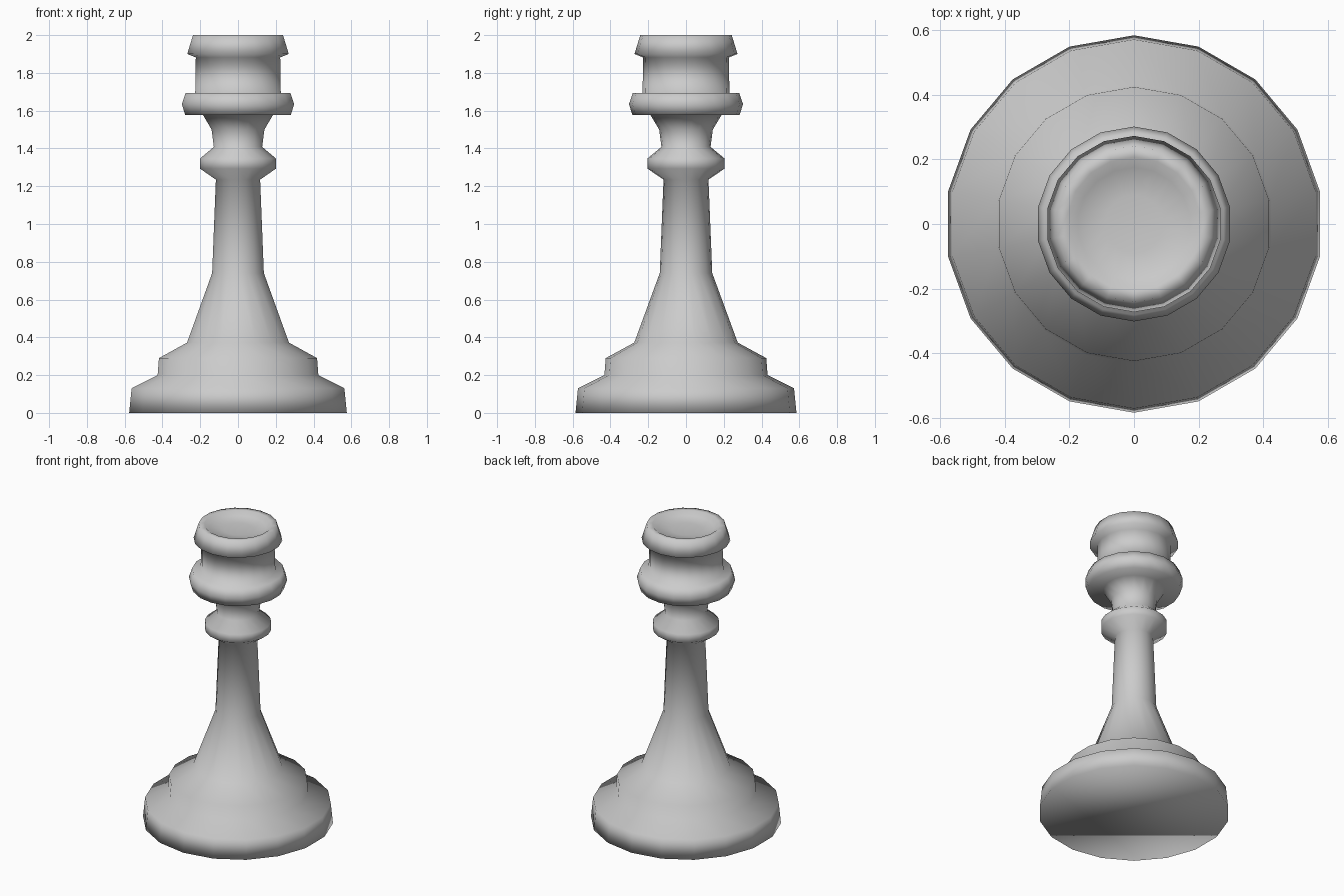
import bpy, bmesh
from math import sin, cos, radians

if "Cube" in bpy.data.objects:
    bpy.data.objects.remove(bpy.data.objects["Cube"])

SIDES = 18

# Half profiles as (radius, height), bottom to top
foot = [(0.585, 0.0), (0.572, 0.13), (0.432, 0.2), (0.425, 0.29)]
stem = [(0.274, 0.372), (0.139, 0.74), (0.119, 1.235)]
neck_ring = [(0.204, 1.293), (0.204, 1.347), (0.13, 1.408), (0.142, 1.5), (0.188, 1.577)]
collar = [(0.284, 1.577), (0.302, 1.635), (0.282, 1.693), (0.23, 1.693)]
crown = [(0.227, 1.882), (0.273, 1.9), (0.242, 2.0), (0.207, 2.0)]
bowl = [(0.175, 1.977), (0.09, 1.968)]


def lathe(name, profile, tip_z):
    """Spin a profile into rings, with a flat base and a central top point."""
    bm = bmesh.new()
    rings = []
    for r, z in profile:
        rings.append([bm.verts.new((r * sin(radians(360 * i / SIDES)),
                                    r * cos(radians(360 * i / SIDES)), z))
                      for i in range(SIDES)])
    for a, b in zip(rings, rings[1:]):
        for i in range(SIDES):
            j = (i + 1) % SIDES
            bm.faces.new((a[i], a[j], b[j], b[i]))
    # Base cap and bowl centre
    bm.faces.new(rings[0])
    tip = bm.verts.new((0, 0, tip_z))
    for i in range(SIDES):
        bm.faces.new((rings[-1][i], rings[-1][(i + 1) % SIDES], tip))
    bmesh.ops.recalc_face_normals(bm, faces=bm.faces)
    for f in bm.faces:
        f.smooth = True
    mesh = bpy.data.meshes.new(name)
    bm.to_mesh(mesh)
    bm.free()
    obj = bpy.data.objects.new(name, mesh)
    bpy.context.collection.objects.link(obj)
    return obj


# Whole turned body: one continuous smooth surface
lathe("turned_chess_rook", foot + stem + neck_ring + collar + crown + bowl, 1.965)
